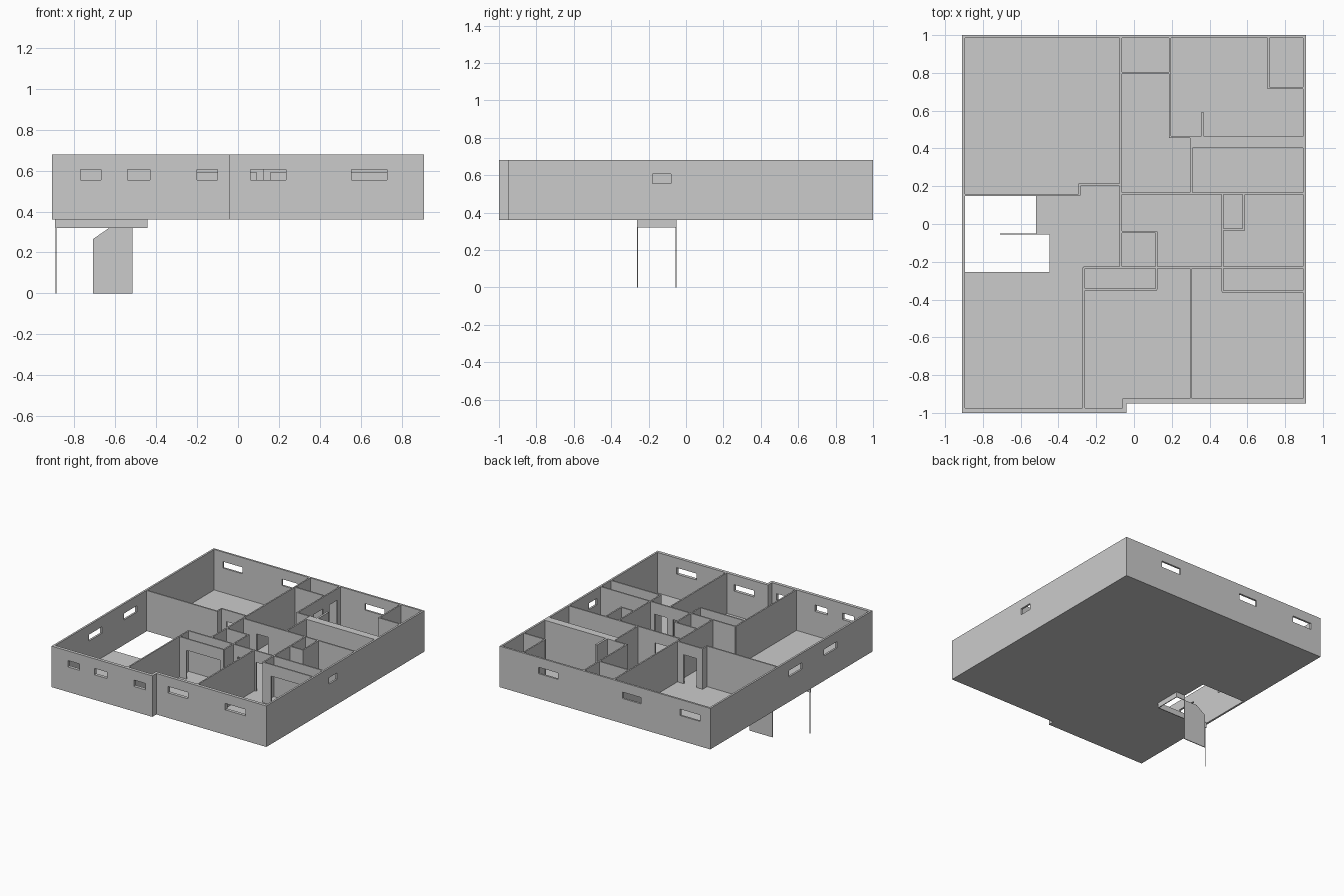
import bpy, bmesh
from mathutils import Vector

if "Cube" in bpy.data.objects:
    bpy.data.objects.remove(bpy.data.objects["Cube"])

BASE, FLOOR, TOP = 0.36, 0.364, 0.68
WIN = (0.555, 0.605)      # window sill and head heights
DOOR = (FLOOR, 0.59)      # door sill and head heights


def finish(name, bm):
    bmesh.ops.recalc_face_normals(bm, faces=bm.faces)
    mesh = bpy.data.meshes.new(name)
    bm.to_mesh(mesh)
    bm.free()
    ob = bpy.data.objects.new(name, mesh)
    bpy.context.collection.objects.link(ob)
    return ob


def prism(name, points, sweep):
    """Extrude a closed 3D outline along a vector."""
    bm = bmesh.new()
    face = bm.faces.new([bm.verts.new(p) for p in points])
    new = bmesh.ops.extrude_face_region(bm, geom=[face])["geom"]
    if face not in new and face.is_valid and len(bm.faces) < len(points) + 2:
        bm.faces.new([v for v in face.verts])
    bmesh.ops.translate(bm, vec=Vector(sweep), verts=[g for g in new if isinstance(g, bmesh.types.BMVert)])
    return finish(name, bm)


def add_box(bm, x0, x1, y0, y1, z0, z1):
    vs = bmesh.ops.create_cube(bm, size=1)["verts"]
    for v in vs:
        v.co = ((x0 + x1) / 2 + v.co.x * (x1 - x0),
                (y0 + y1) / 2 + v.co.y * (y1 - y0),
                (z0 + z1) / 2 + v.co.z * (z1 - z0))


def wall(name, axis, at, a, b, thick=0.012, openings=(), span=DOOR, z0=FLOOR, z1=TOP):
    """Wall along axis, centred on 'at', built in pieces around its openings."""
    bm = bmesh.new()

    def piece(s, e, low, high):
        if e - s < 1e-5 or high - low < 1e-5:
            return
        near, far = at - thick / 2, at + thick / 2
        if axis == "x":
            add_box(bm, s, e, near, far, low, high)
        else:
            add_box(bm, near, far, s, e, low, high)

    pos = a
    for s, e in sorted(openings):
        piece(pos, s, z0, z1)
        piece(s, e, z0, span[0])
        piece(s, e, span[1], z1)
        pos = e
    piece(pos, b, z0, z1)
    return finish(name, bm)


# Floor slab, with the stair opening cut into its left edge
outline = [(-0.897, -0.98), (-0.05, -0.98), (-0.05, -0.93), (0.897, -0.93), (0.897, 0.985),
           (-0.897, 0.985), (-0.897, 0.16), (-0.52, 0.16), (-0.52, -0.05), (-0.447, -0.05),
           (-0.447, -0.255), (-0.897, -0.255)]
prism("floor", [(x, y, BASE) for x, y in outline], (0, 0, FLOOR - BASE))

# Outer walls with high strip windows
for name, axis, at, a, b, thick, wins in [
    ("front_wall_left", "x", -0.9875, -0.91, -0.04, 0.025, [(-0.77, -0.67), (-0.54, -0.43), (-0.2, -0.1)]),
    ("front_wall_right", "x", -0.9375, -0.04, 0.91, 0.025, [(0.06, 0.235), (0.555, 0.73)]),
    ("front_wall_step", "y", -0.05, -0.975, -0.925, 0.02, []),
    ("back_wall", "x", 0.9925, -0.91, 0.91, 0.015, [(-0.82, -0.65), (-0.31, -0.15), (0.405, 0.575)]),
    ("left_wall", "y", -0.9025, -0.975, 0.985, 0.015, [(-0.56, -0.4), (-0.13, 0.03)]),
    ("right_wall", "y", 0.9025, -0.925, 0.985, 0.015, [(-0.18, -0.08)]),
]:
    wall(name, axis, at, a, b, thick, wins, WIN, BASE)

# Interior partitions: axis, position, start, end, door openings
partitions = [
    ("y", -0.07, -0.23, 0.985, []),
    ("x", 0.80, -0.064, 0.185, []),
    ("y", 0.19, 0.46, 0.985, [(0.66, 0.77), (0.85, 0.95)]),
    ("x", 0.46, 0.184, 0.305, []),
    ("y", 0.303, 0.16, 0.455, []),
    ("x", 0.162, -0.064, 0.895, [(0.05, 0.15)]),
    ("y", 0.713, 0.72, 0.985, []),
    ("x", 0.72, 0.707, 0.895, []),
    ("x", 0.153, -0.895, -0.285, []),
    ("y", -0.288, 0.15, 0.213, []),
    ("x", 0.208, -0.294, -0.076, [(-0.24, -0.13)]),
    ("x", -0.043, -0.076, 0.123, []),
    ("y", 0.12, -0.348, -0.04, []),
    ("x", -0.346, -0.265, 0.123, [(-0.2, 0.09)]),
    ("x", -0.23, -0.268, 0.895, [(0.16, 0.27), (0.32, 0.43)]),
    ("y", -0.266, -0.975, -0.23, []),
    ("y", 0.301, -0.925, -0.23, []),
    ("y", 0.469, -0.358, 0.16, []),
    ("x", -0.357, 0.465, 0.895, [(0.54, 0.86)]),
    ("y", 0.581, -0.034, 0.16, []),
    ("x", -0.03, 0.469, 0.586, []),
]
for i, (axis, at, a, b, doors) in enumerate(partitions, 1):
    wall(f"partition_{i:02d}", axis, at, a, b, 0.011, doors)
wall("thick_partition", "x", 0.432, 0.298, 0.895, 0.06)
wall("partition_stub", "y", 0.363, 0.46, 0.59, 0.016)

# Stairwell skirt hanging under the floor
wall("stair_skirt_front", "x", -0.258, -0.895, -0.442, 0.006, z0=0.32, z1=FLOOR)
wall("stair_skirt_end", "y", -0.445, -0.258, -0.05, 0.006, z0=0.32, z1=FLOOR)
wall("stair_skirt_back", "x", -0.053, -0.52, -0.442, 0.006, z0=0.32, z1=FLOOR)

# Stair side panel with a sloped corner, and the slim post opposite
panel = [(-0.71, 0), (-0.515, 0), (-0.515, BASE), (-0.52, BASE), (-0.52, 0.32), (-0.63, 0.32), (-0.71, 0.265)]
prism("stair_side_panel", [(x, -0.056, z) for x, z in panel], (0, 0.006, 0))
wall("stair_post", "x", -0.259, -0.892, -0.889, 0.006, z0=0, z1=0.33)
